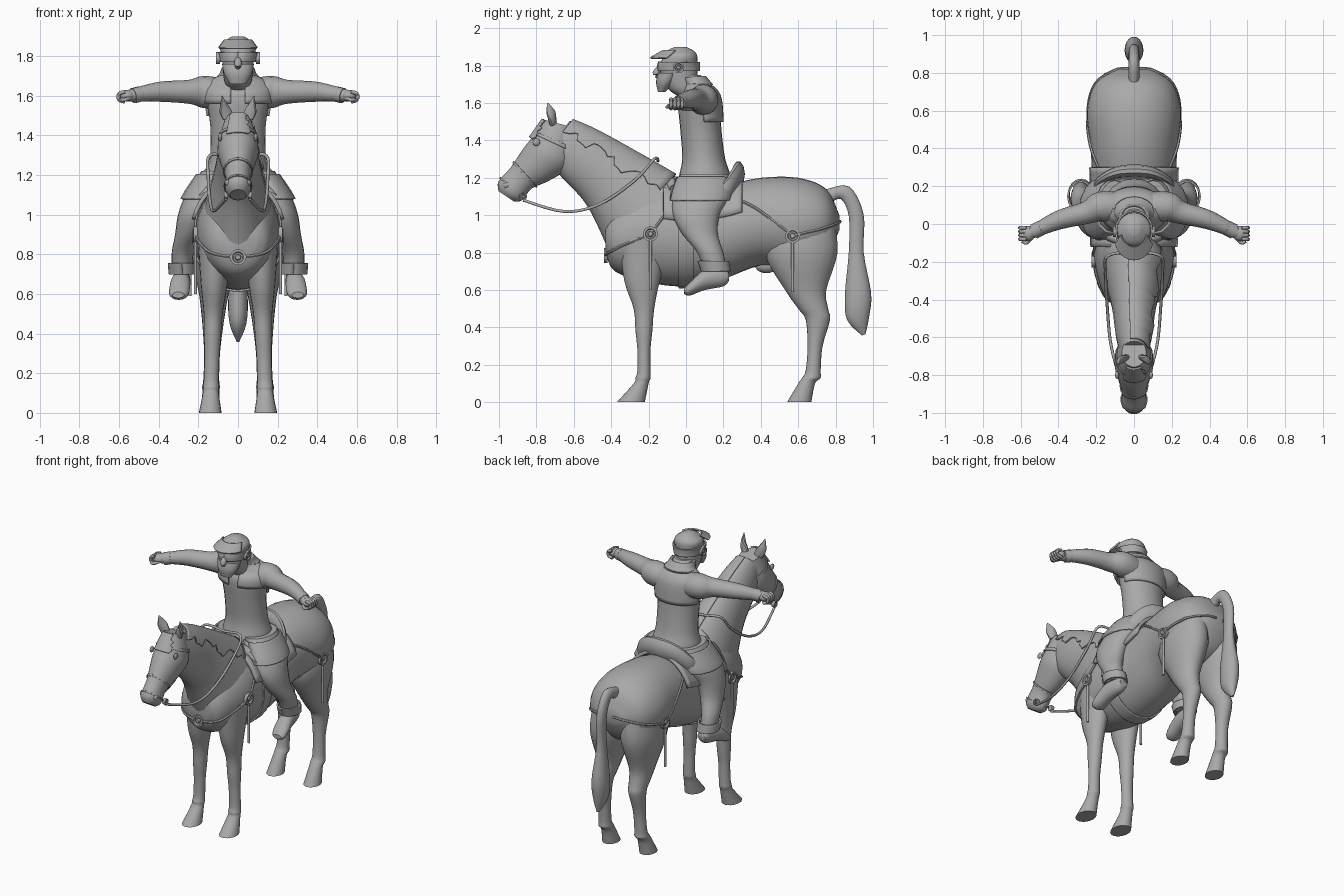
import bpy, bmesh, random
from math import sin, cos, pi, radians
from mathutils import Vector
from mathutils.bvhtree import BVHTree

if "Cube" in bpy.data.objects:
    bpy.data.objects.remove(bpy.data.objects["Cube"])
random.seed(4)
UP, FRONT = Vector((0, 0, 1)), Vector((0, -1, 0))
GREY = (.4, .4, .4, 1)
material = bpy.data.materials.new("plain grey")
material.use_nodes = True
material.diffuse_color = GREY
material.node_tree.nodes["Principled BSDF"].inputs["Base Color"].default_value = GREY


def finish(name, bm, thick=0):
    bmesh.ops.recalc_face_normals(bm, faces=bm.faces)
    mesh = bpy.data.meshes.new(name)
    bm.to_mesh(mesh)
    bm.free()
    mesh.materials.append(material)
    ob = bpy.data.objects.new(name, mesh)
    bpy.context.collection.objects.link(ob)
    if thick:
        shell = ob.modifiers.new("thickness", 'SOLIDIFY')
        shell.thickness, shell.offset = thick, 0
    bpy.ops.object.select_all(action='DESELECT')
    ob.select_set(True)
    bpy.context.view_layer.objects.active = ob
    bpy.ops.object.shade_smooth_by_angle(angle=radians(40))
    return ob


def skin(name, rings, closed=True, thick=0):
    """Bridge equal rings of points into a surface."""
    bm = bmesh.new()
    verts = [[bm.verts.new(p) for p in ring] for ring in rings]
    count = len(verts[0])
    for lower, upper in zip(verts, verts[1:]):
        for i in range(count if closed else count - 1):
            j = (i + 1) % count
            bm.faces.new((lower[i], lower[j], upper[j], upper[i]))
    if closed:
        bm.faces.new(verts[0])
        bm.faces.new(verts[-1])
    return finish(name, bm, thick)


def sample(rows, t):
    """Smooth interpolation between stations."""
    last = len(rows) - 1
    i = min(int(t), last - 1)
    f = t - i
    a, b, c, d = (rows[max(0, min(k, last))] for k in range(i - 1, i + 3))
    m, n = (c - a) / 2, (d - b) / 2
    return b + f * (m + f * (3 * (c - b) - 2 * m - n + f * (2 * (b - c) + m + n)))


# A station is an oval: centre x, y, z, half width, and a half-depth vector y, z
def upright(z, front, back, w, x=0):
    return Vector((x, (front + back) / 2, z, w, (front - back) / 2, 0))


def lengthwise(y, top, bottom, w, x=0):
    return Vector((x, y, (top + bottom) / 2, w, 0, (top - bottom) / 2))


def limb(z, front, back, x):
    return upright(z, front, back, .02 + abs(front - back) / 4, x)


def spine(points, ratio):
    """Stations square to a path of y, z, radius."""
    rows = []
    for i, (y, z, r) in enumerate(points):
        before, after = points[max(i - 1, 0)], points[min(i + 1, len(points) - 1)]
        along = Vector((after[0] - before[0], after[1] - before[1])).normalized()
        rows.append(Vector((0, y, z, r * ratio, r * along.y, -r * along.x)))
    return rows


def oval_point(row, angle, off=0):
    x, y, z, w, hy, hz = row
    half = Vector((0, hy, hz))
    half += half.normalized() * off
    return Vector((x + (w + off) * sin(angle), y, z)) + half * cos(angle)


def loft(name, rows, sides=24, sub=4):
    return skin(name, [[oval_point(sample(rows, k / sub), 2 * pi * i / sides) for i in range(sides)]
                       for k in range((len(rows) - 1) * sub + 1)])


def patch(name, rows, start, end, left=0, right=360, off=.01, thick=.01, jag=0, steps=16):
    """Thin shell lying over part of a loft."""
    rings = []
    for k in range(steps + 1):
        row = sample(rows, start + (end - start) * k / steps)
        edge = right + random.uniform(-jag, jag)
        rings.append([oval_point(row, radians(left + (edge - left) * i / steps), off)
                      for i in range(steps + 1)])
    return skin(name, rings, closed=False, thick=thick)


def tube(name, points, flat=1, sides=10, sub=4):
    """Tapered tube through x, y, z, radius."""
    points = [Vector(p) for p in points]
    count = (len(points) - 1) * sub
    path = [sample(points, k / sub) for k in range(count + 1)]
    rings = []
    for k, p in enumerate(path):
        along = (path[min(k + 1, count)] - path[max(k - 1, 0)]).xyz.normalized()
        u = along.cross(FRONT if abs(along.z) > .95 else UP).normalized()
        v = u.cross(along)
        turns = [2 * pi * i / sides for i in range(sides)]
        rings.append([p.xyz + p.w * (u * cos(a) * flat + v * sin(a)) for a in turns])
    return skin(name, rings)


def ball(name, place, size):
    bm = bmesh.new()
    bmesh.ops.create_uvsphere(bm, u_segments=16, v_segments=10, radius=1)
    bmesh.ops.scale(bm, vec=size, verts=bm.verts)
    bmesh.ops.translate(bm, vec=place, verts=bm.verts)
    return finish(name, bm)


def medallion(name, place, facing, r):
    """Rimmed disc with a raised centre."""
    turn = UP.rotation_difference(facing)
    profile = [(r, -.01), (r, .01), (r * .7, .01), (r * .6, 0), (r * .4, 0), (r * .3, .01)]
    return skin(name, [[Vector(place) + turn @ Vector((p * cos(i * pi / 10), p * sin(i * pi / 10), h))
                        for i in range(20)] for p, h in profile])


# Horse trunk, neck, head and tail
trunk = [lengthwise(*r) for r in (
    (-.43, .95, .8, .1), (-.38, 1.05, .7, .16), (-.2, 1.16, .64, .21), (0, 1.15, .62, .22), (.2, 1.16, .66, .22),
    (.4, 1.2, .73, .23), (.6, 1.2, .72, .25), (.75, 1.14, .79, .2), (.82, 1, .92, .08))]
neck = spine([(-.2, .98, .28), (-.4, 1.19, .19), (-.58, 1.33, .15), (-.69, 1.42, .11)], .65)
head = spine([(-.68, 1.49, .08), (-.72, 1.34, .13), (-.8, 1.27, .11), (-.88, 1.2, .08),
              (-.94, 1.13, .08), (-.96, 1.1, .05)], .8)
tail = spine([(.76, 1.1, .04), (.85, 1.12, .04), (.91, 1, .04), (.91, .8, .04), (.92, .58, .07),
              (.92, .45, .06), (.95, .36, .01)], .7)
body = [loft("horse_trunk", trunk, sides=32), loft("horse_neck", neck, sub=8)]
loft("horse_head", head)
loft("tail", tail)
patch("mane", neck, .3, 2.9, -12, 62, jag=12, steps=24)
patch("forelock", head, 0, .9, -30, 30, jag=8)
ball("sheath", (0, .43, .73), (.04, .06, .04))
for name, t in (("browband", .6), ("noseband", 2.7), ("chin_strap", 3.7)):
    patch(name, head, t, t + .1, off=.004, thick=.006, steps=20)

# Leg profiles by height, front and back edge
fore_leg = [(.88, -.36, -.08), (.65, -.33, -.14), (.5, -.28, -.17), (.38, -.27, -.18), (.28, -.26, -.19),
            (.17, -.26, -.19), (.13, -.27, -.19), (.1, -.28, -.2), (0, -.37, -.22)]
hind_leg = [(.98, .47, .79), (.8, .42, .81), (.6, .53, .75), (.5, .6, .76), (.44, .64, .77), (.3, .65, .73),
            (.17, .64, .72), (.13, .62, .72), (.1, .6, .69), (0, .54, .67)]
rider_leg = [(1.22, -.03, .23, .1), (1.1, -.07, .23, .17), (1, -.07, .18, .22), (.9, -.02, .17, .25),
             (.8, .06, .2, .28), (.7, .1, .22, .28)]
boot = [(.23, .69, .65, .03), (.2, .72, .62, .04), (.1, .71, .6, .05), (.02, .64, .57, .05), (-.01, .61, .58, .03)]
arm = [(.09, .09, 1.61, .08), (.18, .09, 1.62, .08), (.25, .06, 1.62, .06), (.4, .02, 1.62, .05), (.55, -.05, 1.6, .03)]

# Rider torso and head by height
torso = [upright(*r) for r in (
    (1.1, -.05, .22, .14), (1.2, -.04, .24, .16), (1.3, -.02, .21, .14), (1.45, -.03, .19, .14),
    (1.6, -.04, .18, .16), (1.66, 0, .16, .14), (1.7, 0, .12, .08), (1.75, -.04, .08, .06))]
face = [upright(*r) for r in (
    (1.63, -.03, .08, .05), (1.68, -.1, .07, .07), (1.78, -.14, .06, .08), (1.85, -.12, .06, .09),
    (1.88, -.1, .04, .06), (1.9, -.06, 0, .03))]
guard = [upright(*r) for r in ((1.76, -.15, -.03, .08), (1.71, -.16, -.06, .07), (1.66, -.15, -.11, .04))]
peak = [upright(1.88, -.12, .05, .07), upright(1.84, -.19, .04, .1)]
loft("rider_torso", torso)
loft("rider_head", face)
loft("face_guard", guard)
patch("back_yoke", torso, 3.3, 5.7, 100, 260)
patch("neck_scarf", torso, 5.8, 6.7, thick=.02)
patch("helmet_band", face, 1.9, 2.5)
patch("helmet_peak", peak, 0, 1, -75, 75, off=0)
tube("nose", [(0, -.13, 1.8, .01), (0, -.16, 1.76, .02), (0, -.15, 1.74, .01)])

# Paired parts
for s, tag in ((1, "left"), (-1, "right")):
    outward = Vector((s, 0, 0))
    for part, rows in (("front_leg", fore_leg), ("hind_leg", hind_leg)):
        body.append(loft(f"{tag}_{part}", [limb(z, f, b, s * (.14 - .03 * z)) for z, f, b in rows], 20))
    tube(f"{tag}_ear", [(s * .05, -.71, 1.49, .03), (s * .07, -.72, 1.54, .03), (s * .08, -.74, 1.6, .003)], .6)
    ball(f"{tag}_horse_eye", (s * .09, -.8, 1.39), (.01, .02, .02))
    ball(f"{tag}_nostril", (s * .045, -.96, 1.16), (.02, .02, .02))
    leg = [limb(z, f, b, s * x) for z, f, b, x in rider_leg]
    loft(f"{tag}_rider_leg", leg, 20)
    patch(f"{tag}_tunic_hem", leg, .2, 1.2)
    patch(f"{tag}_boot_cuff", leg, 4.4, 5, off=.015)
    loft(f"{tag}_boot", [lengthwise(*r, s * (.3 - .1 * r[0])) for r in boot], 16)
    patch(f"{tag}_collar_flap", torso, 3.7, 6, s * 12, s * 100, off=.015)
    tube(f"{tag}_arm", [(s * x, y, z, r) for x, y, z, r in arm], sides=16)
    tube(f"{tag}_sleeve_cuff", [(s * .49, -.02, 1.61, .04), (s * .53, -.04, 1.6, .04)])
    ball(f"{tag}_palm", (s * .56, -.05, 1.6), (.04, .04, .03))
    for i in range(4):
        y = -.08 + i * .02
        tube(f"{tag}_finger_{i}", [(s * x, y, z, .01) for x, z in ((.57, 1.62), (.6, 1.61), (.6, 1.58), (.57, 1.57))])
    tube(f"{tag}_thumb", [(s * .54, -.07, 1.59, .01), (s * .57, -.1, 1.58, .01), (s * .59, -.09, 1.58, .01)])
    medallion(f"{tag}_ear_disc", (s * .1, -.04, 1.79), outward, .03)
    medallion(f"{tag}_bit_ring", (s * .06, -.87, 1.1), outward, .02)

# Saddle and reins
patch("saddle_blanket", trunk, 2.4, 4.5, -72, 72, off=.016, thick=.02)
patch("saddle_seat", trunk, 2.6, 4.2, -48, 48, off=.03, thick=.03)
patch("girth_strap", trunk, 2.8, 3.2, 70, 290, off=.005)


def arch(name, half, flat=1):
    """Tube mirrored about its last, central point."""
    return tube(name, half + [(-x, y, z, r) for x, y, z, r in half[-2::-1]], flat, sub=6)


arch("saddle_cantle", [(.21, .14, 1.07, .02), (.19, .22, 1.14, .04), (.1, .27, 1.21, .06), (0, .28, 1.22, .07)], .5)
arch("saddle_pommel", [(.13, -.06, 1.14, .03), (0, -.1, 1.2, .03)])
arch("reins", [(x, y, z, .008) for x, y, z in (
    (.06, -.87, 1.08), (.12, -.65, 1.02), (.14, -.46, 1.06), (.15, -.27, 1.19), (.14, -.17, 1.3), (0, -.15, 1.29))])

# Harness laid over the horse
verts, polys = [], []
for ob in body:
    base = len(verts)
    verts += [v.co.copy() for v in ob.data.vertices]
    polys += [[base + i for i in p.vertices] for p in ob.data.polygons]
tree = BVHTree.FromPolygons(verts, polys)


def on_hide(goal):
    """Nearest outer surface point seen from the trunk's core."""
    ray = (goal - Vector((0, max(-.2, min(goal.y, .6)), .9))).normalized()
    return (tree.ray_cast(goal + ray, -ray)[0] or goal) + ray * .004


def strap(name, points):
    line = [on_hide(Vector(a).lerp(Vector(b), k / 8)) for a, b in zip(points, points[1:]) for k in range(8)]
    tube(name, [(*p, .008) for p in line], sides=6, sub=1)


for s, tag in ((1, "left"), (-1, "right")):
    front, rear = (s * .23, -.19, .9), (s * .25, .57, .89)
    strap(f"{tag}_breast_strap", [(s * .2, -.08, 1.05), front, (s * .17, -.36, .83), (0, -.44, .78)])
    strap(f"{tag}_rump_strap", [(s * .2, .25, 1.13), rear, (s * .2, .7, .92), (0, .83, .97)])
    for part, place in (("front", front), ("rear", rear)):
        spot = on_hide(Vector(place))
        medallion(f"{tag}_{part}_disc", spot, Vector((s, 0, 0)), .04)
        tube(f"{tag}_{part}_tassel", [(spot.x, spot.y, spot.z - drop, .008) for drop in (.03, .3)])
medallion("chest_disc", on_hide(Vector((0, -.44, .78))), FRONT, .04)
